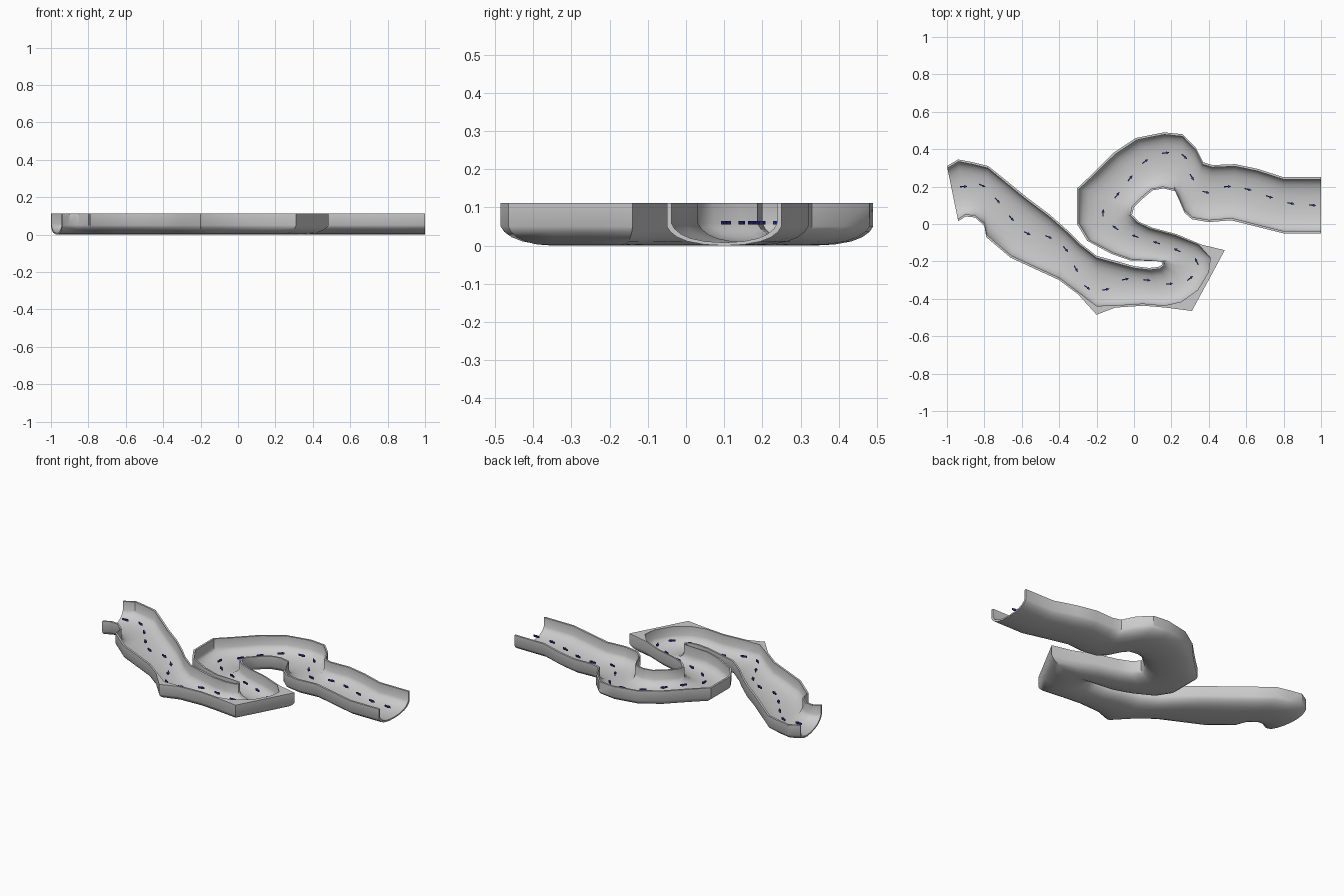
import bpy, bmesh, math
from mathutils import Vector

if "Cube" in bpy.data.objects:
    bpy.data.objects.remove(bpy.data.objects["Cube"])

# Plan outline of the channel: left and right rim, station by station
LEFT = [(-1, .31), (-.94, .345), (-.86, .33), (-.78, .31), (-.68, .23), (-.57, .14),
        (-.45, .05), (-.36, -.03), (-.29, -.10), (-.2, -.17), (-.09, -.20), (0, -.225),
        (.08, -.235), (.13, -.23), (.15, -.217), (.15, -.207), (.14, -.20), (.08, -.197),
        (-.02, -.195), (-.12, -.16), (-.25, -.09), (-.305, 0), (-.305, .19), (-.22, .27),
        (-.11, .38), (.01, .46), (.16, .49), (.26, .48), (.33, .41), (.37, .33),
        (.42, .315), (.54, .32), (.66, .295), (.8, .25), (1, .25)]
RIGHT = [(-.94, .015), (-.90, .04), (-.85, .035), (-.80, -.01), (-.79, -.07), (-.66, -.18),
         (-.53, -.24), (-.40, -.30), (-.30, -.375), (-.2, -.45), (-.1, -.447), (.05, -.437),
         (.17, -.447), (.26, -.425), (.35, -.36), (.41, -.26), (.42, -.18), (.36, -.11),
         (.23, -.055), (.10, -.02), (.03, .01), (-.01, .05), (0, .09), (.04, .13),
         (.10, .18), (.16, .19), (.22, .175), (.24, .13), (.27, .06), (.31, .025),
         (.40, .01), (.52, .02), (.66, -.015), (.8, -.05), (1, -.05)]
# Pointed outer corners on the bends
FLARE = {9: (-.2, -.485), 13: (.31, -.465), 14: (.368, -.357), 15: (.427, -.248), 16: (.485, -.14)}
# Half profile: fraction across from the rim, height
HALF = [(0, .112), (0, .05), (.03, .036), (.09, .022), (.18, .011), (.32, .003)]
PROFILE = HALF + [(.5, 0)] + [(1 - s, z) for s, z in reversed(HALF)]
WALL = .012


def section(i):
    a, b = Vector(LEFT[i]), Vector(RIGHT[i])
    inset = (b - a).normalized() * WALL
    b_out = Vector(FLARE.get(i, RIGHT[i]))
    outer, inner = [], []
    for k, (s, z) in enumerate(PROFILE):
        p = a.lerp(b_out, s)
        outer.append((p.x, p.y, z))
        p = (a + inset).lerp(b - inset, s)
        rim = k in (0, len(PROFILE) - 1)
        inner.append((p.x, p.y, z if rim else z + .008))
    return outer + inner[::-1]


def finish(name, bm):
    bmesh.ops.recalc_face_normals(bm, faces=bm.faces)
    mesh = bpy.data.meshes.new(name)
    bm.to_mesh(mesh)
    bm.free()
    ob = bpy.data.objects.new(name, mesh)
    bpy.context.collection.objects.link(ob)
    return ob


# Channel: closed U section skinned along the stations
bm = bmesh.new()
rings = [[bm.verts.new(p) for p in section(i)] for i in range(len(LEFT))]
n = len(rings[0])
for r0, r1 in zip(rings, rings[1:]):
    for j in range(n):
        k = (j + 1) % n
        bm.faces.new((r0[j], r0[k], r1[k], r1[j]))
for ring in (rings[0], rings[-1]):
    for j in range(n // 2 - 1):
        bm.faces.new((ring[j], ring[j + 1], ring[n - 2 - j], ring[n - 1 - j]))
channel = finish("river_channel", bm)
bpy.context.view_layer.objects.active = channel
channel.select_set(True)
bpy.ops.object.shade_smooth_by_angle(angle=math.radians(35))

# Flow arrows following the middle of the channel
ARROWS = [(-.91, .20), (-.81, .205), (-.73, .125), (-.655, .03), (-.57, -.05), (-.455, -.07),
          (-.365, -.135), (-.31, -.24), (-.25, -.34), (-.15, -.35), (-.045, -.295), (.07, -.30),
          (.19, -.32), (.30, -.29), (.335, -.20), (.23, -.14), (.12, -.10), (.005, -.065),
          (-.10, -.02), (-.165, .06), (-.09, .155), (-.02, .245), (.06, .335), (.17, .38),
          (.27, .36), (.31, .25), (.385, .17), (.50, .20), (.61, .185), (.725, .145),
          (.84, .11), (.955, .10)]
SHAPE = [(-.02, -.003), (.002, -.003), (.002, -.008), (.02, 0), (.002, .008), (.002, .003), (-.02, .003)]
bm = bmesh.new()
for i, c in enumerate(ARROWS):
    c = Vector(c)
    d = (Vector(ARROWS[min(i + 1, len(ARROWS) - 1)]) - Vector(ARROWS[max(i - 1, 0)])).normalized()
    side = Vector((-d.y, d.x))
    flat = [c + d * u + side * v for u, v in SHAPE]
    low, top = ([bm.verts.new((p.x, p.y, z)) for p in flat] for z in (.055, .065))
    bm.faces.new(low)
    bm.faces.new(top)
    for j in range(len(SHAPE)):
        k = (j + 1) % len(SHAPE)
        bm.faces.new((low[j], low[k], top[k], top[j]))
arrows = finish("flow_arrows", bm)
blue = bpy.data.materials.new("dark_blue")
blue.diffuse_color = (.03, .03, .25, 1)
blue.use_nodes = True
blue.node_tree.nodes["Principled BSDF"].inputs["Base Color"].default_value = blue.diffuse_color
arrows.data.materials.append(blue)
